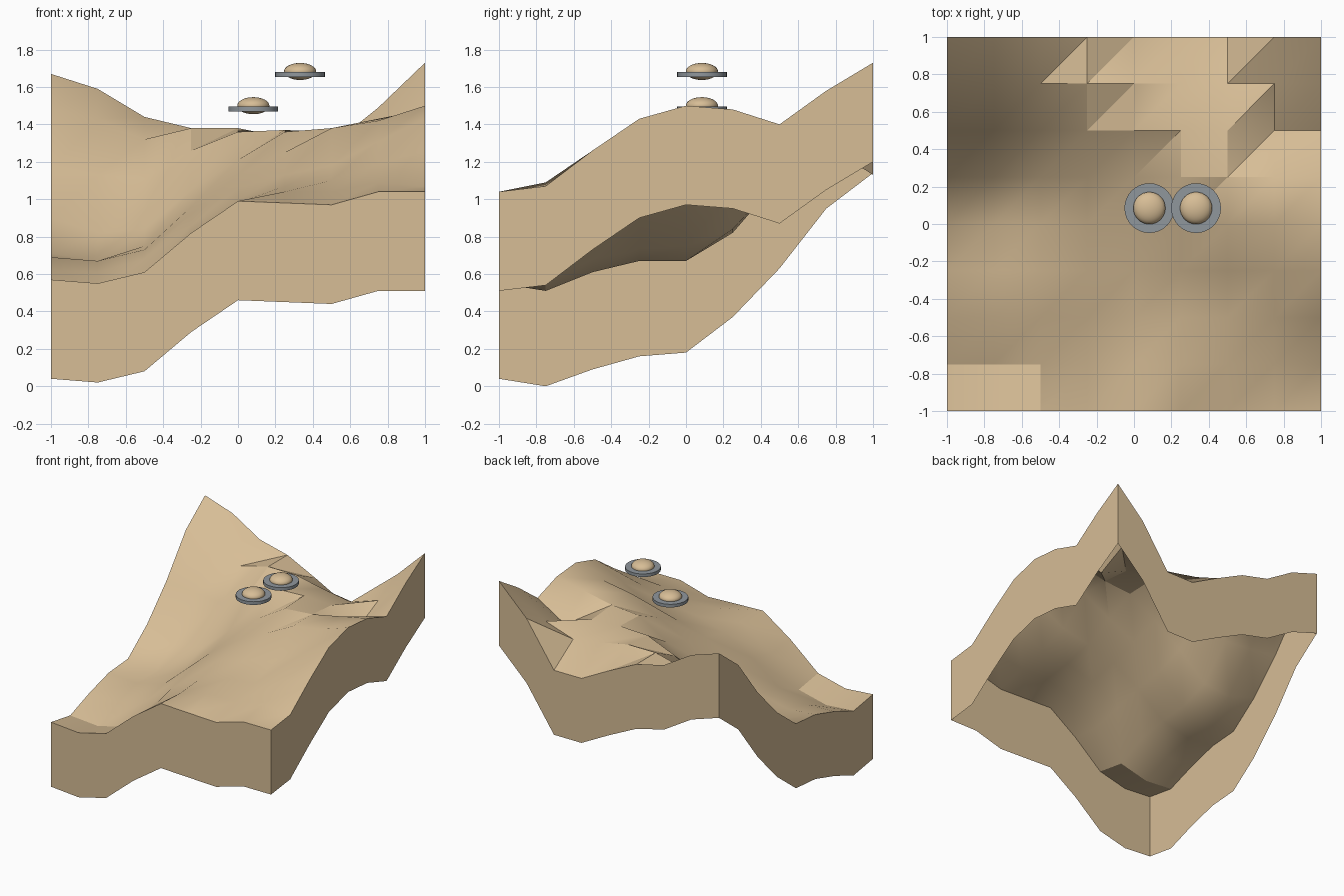
import bpy
import bmesh
import math

SKIRT = 0.53      # depth of the vertical border walls
STEP = 0.25       # spacing of the ground grid

default_cube = bpy.data.objects.get("Cube")
if default_cube:
    bpy.data.objects.remove(default_cube, do_unlink=True)


def make_material(name, colour):
    material = bpy.data.materials.new(name)
    material.use_nodes = True
    material.diffuse_color = (*colour, 1)
    shader = next(n for n in material.node_tree.nodes if n.type == "BSDF_PRINCIPLED")
    shader.inputs["Base Color"].default_value = (*colour, 1)
    return material


sand = make_material("sand tan", (0.68, 0.51, 0.305))
metal = make_material("metal grey", (0.28, 0.31, 0.335))


def finish(bm, name, material, location=(0, 0, 0)):
    """Turn the bmesh into a named, shaded object."""
    mesh = bpy.data.meshes.new(name)
    bm.to_mesh(mesh)
    bm.free()
    mesh.materials.append(material)
    obj = bpy.data.objects.new(name, mesh)
    bpy.context.collection.objects.link(obj)
    obj.location = location
    bpy.ops.object.select_all(action="DESELECT")
    obj.select_set(True)
    bpy.context.view_layer.objects.active = obj
    bpy.ops.object.shade_smooth_by_angle(angle=math.radians(28))
    return obj


# Ground heights in hundredths, one row per grid line from front to back
ground_rows = [
    "57 55 61 82 99 98 97 104 104",
    "53 51 57 80 98 104 104 109 107",
    "62 61 68 86 100 107 110 119 126",
    "69 67 73 92 106 113 118 131 143",
    "71 67 75 96 113 125 138 142 150",
    "90 82 84 105 121 136 138 143 148",
    "116 113 111 126 136 137 136 125 140",
    "148 143 132 138 138 133 129 137 158",
    "167 159 144 138 126 113 113 149 173",
]


def build_ground():
    bm = bmesh.new()
    grid = []
    for row, line in enumerate(ground_rows):
        grid.append([
            bm.verts.new((column * STEP - 1, row * STEP - 1, int(height) / 100))
            for column, height in enumerate(line.split())
        ])

    # Two triangles per cell, all split along the same diagonal
    for front, back in zip(grid, grid[1:]):
        for i in range(len(front) - 1):
            bm.faces.new((front[i], front[i + 1], back[i + 1]))
            bm.faces.new((front[i], back[i + 1], back[i]))

    # Border walls that follow the ground outline, open underneath
    border = [edge for edge in bm.edges if edge.is_boundary]
    walls = bmesh.ops.extrude_edge_only(bm, edges=border)
    lower = [v for v in walls["geom"] if isinstance(v, bmesh.types.BMVert)]
    bmesh.ops.translate(bm, verts=lower, vec=(0, 0, -SKIRT))

    bmesh.ops.recalc_face_normals(bm, faces=bm.faces[:])
    bm.faces.ensure_lookup_table()
    if bm.faces[0].normal.z < 0:
        bmesh.ops.reverse_faces(bm, faces=bm.faces[:])
    finish(bm, "ground", sand)


def build_saucer(label, x, y, z):
    # Flat rim disc
    bm = bmesh.new()
    bmesh.ops.create_cone(bm, cap_ends=True, segments=32,
                          radius1=0.133, radius2=0.133, depth=0.026)
    finish(bm, label + "_rim", metal, (x, y, z - 0.017))

    # Flattened ball through the middle of the rim
    bm = bmesh.new()
    bmesh.ops.create_uvsphere(bm, u_segments=32, v_segments=16, radius=0.086)
    bmesh.ops.scale(bm, verts=bm.verts[:], vec=(1, 1, 0.53))
    finish(bm, label + "_dome", sand, (x, y, z))


build_ground()
build_saucer("lower_saucer", 0.082, 0.085, 1.5)
build_saucer("upper_saucer", 0.332, 0.085, 1.683)
